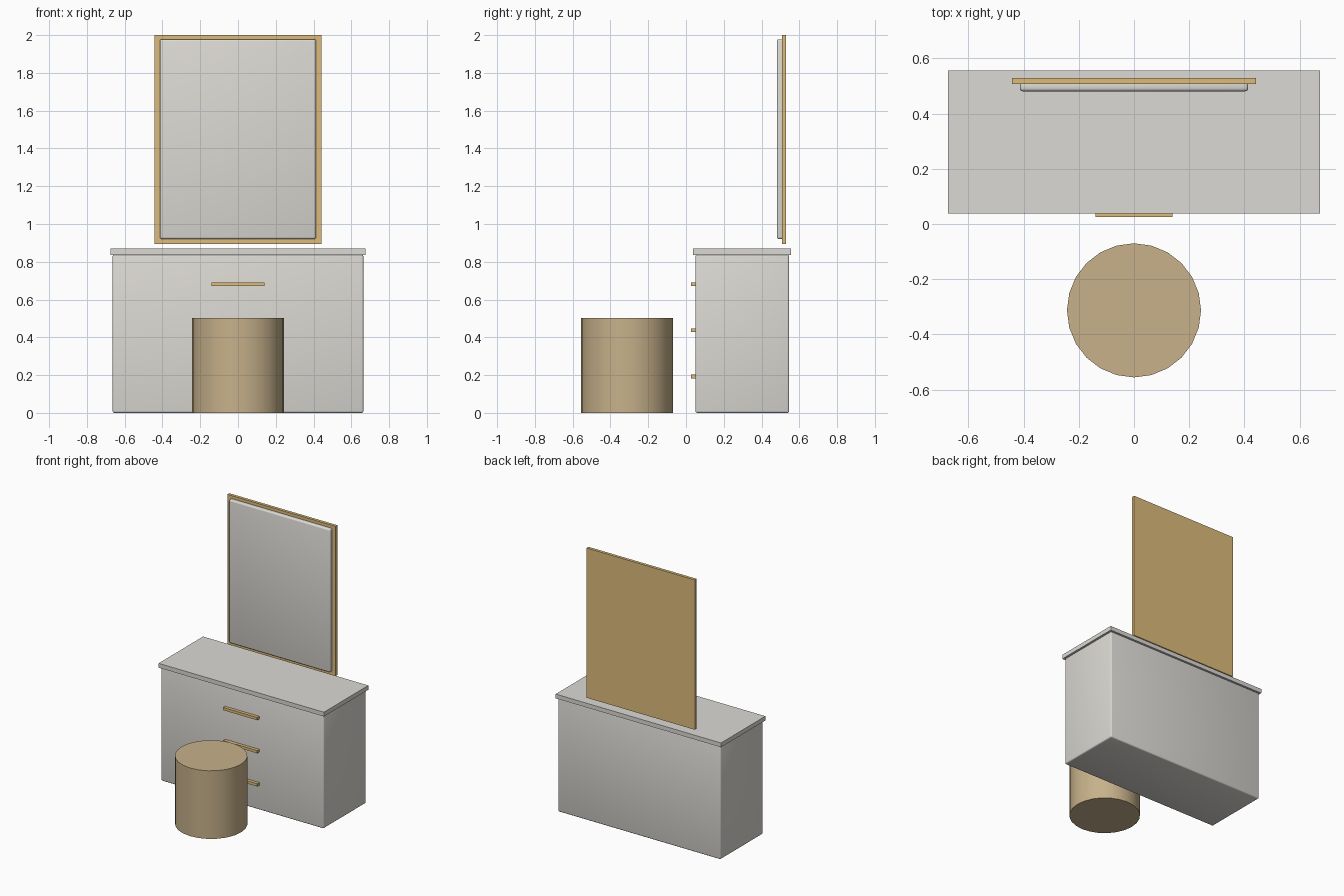
import bpy, bmesh, math
from mathutils import Matrix, Vector

if "Cube" in bpy.data.objects:
    bpy.data.objects.remove(bpy.data.objects["Cube"])


def material(name, rgb):
    m = bpy.data.materials.new(name)
    m.diffuse_color = (*rgb, 1.0)
    m.use_nodes = True
    m.node_tree.nodes["Principled BSDF"].inputs["Base Color"].default_value = m.diffuse_color
    return m


OFF_WHITE = material("warm off white", (0.72, 0.70, 0.66))
GOLD = material("brushed gold", (0.72, 0.50, 0.20))
TAN = material("tan fabric", (0.57, 0.44, 0.255))


def finish(name, bm, mat):
    mesh = bpy.data.meshes.new(name)
    bm.to_mesh(mesh)
    bm.free()
    mesh.materials.append(mat)
    ob = bpy.data.objects.new(name, mesh)
    bpy.context.collection.objects.link(ob)
    return ob


def box(name, lo, hi, mat, bevel=0.0):
    """Box between two corners; bevelled boxes are softly shaded all over."""
    lo, hi = Vector(lo), Vector(hi)
    bm = bmesh.new()
    bmesh.ops.create_cube(bm, size=1.0, matrix=Matrix.Translation((lo + hi) / 2)
                          @ Matrix.Diagonal((*(hi - lo), 1.0)))
    ob = finish(name, bm, mat)
    if bevel:
        for p in ob.data.polygons:
            p.use_smooth = True
        mod = ob.modifiers.new("rounded edges", 'BEVEL')
        mod.width = bevel
        mod.segments = 3
    return ob


# Cabinet body and overhanging top
box("cabinet", (-0.664, 0.05, 0.0), (0.664, 0.546, 0.838), OFF_WHITE, 0.01)
box("countertop", (-0.675, 0.038, 0.837), (0.675, 0.556, 0.869), OFF_WHITE)

# Three drawer handles
for i, z in enumerate((0.681, 0.437, 0.192)):
    box(f"drawer_handle_{i + 1}", (-0.139, 0.026, z - 0.01), (0.139, 0.056, z + 0.01), GOLD)

# Wall mirror: gold back panel with a raised pane
box("mirror_frame", (-0.442, 0.507, 0.894), (0.442, 0.529, 2.0), GOLD)
box("mirror_pane", (-0.414, 0.481, 0.92), (0.414, 0.518, 1.978), OFF_WHITE, 0.011)

# Round stool
bm = bmesh.new()
bmesh.ops.create_cone(bm, cap_ends=True, segments=24, radius1=0.243, radius2=0.243,
                      depth=0.503, matrix=Matrix.Translation((0, -0.313, 0.2515)))
stool = finish("stool", bm, TAN)
bpy.context.view_layer.objects.active = stool
stool.select_set(True)
bpy.ops.object.shade_smooth_by_angle(angle=math.radians(30))
